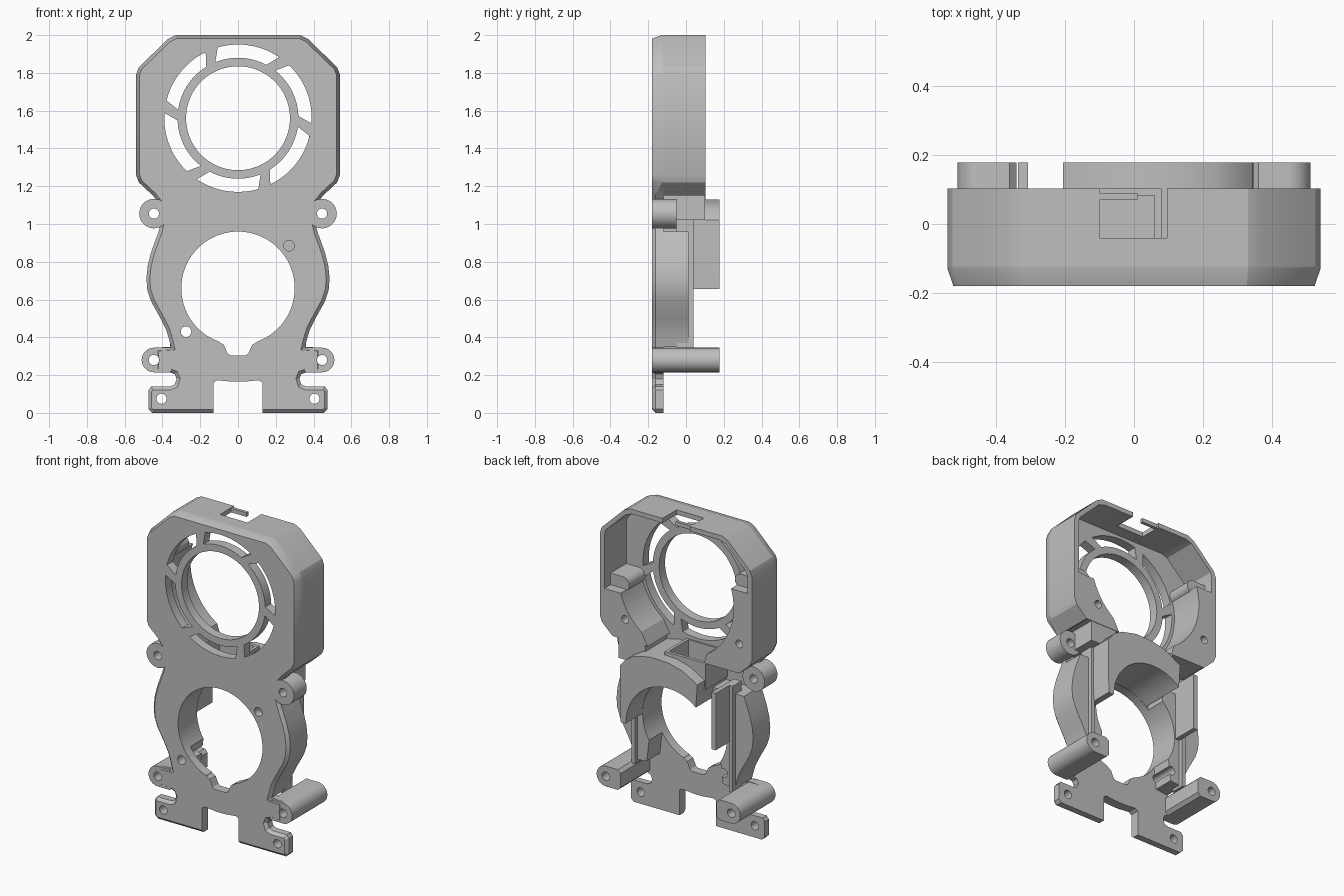
import bpy, bmesh, math
from math import cos, sin, radians

if "Cube" in bpy.data.objects:
    bpy.data.objects.remove(bpy.data.objects["Cube"])

grey = bpy.data.materials.new("plain grey plastic")
grey.use_nodes = True
grey.diffuse_color = (0.52, 0.52, 0.52, 1)
grey.node_tree.nodes["Principled BSDF"].inputs["Base Color"].default_value = grey.diffuse_color

FRONT, PLATE = -0.18, -0.12   # front face and back of the plate
FAN, NOZZLE = 1.56, 0.66      # heights of the two round openings
RIM, DEEP = 0.103, 0.178      # back of the housing, back of the duct


def prism(name, pts, y0, y1, bevel=0):
    """Extrude an x-z outline along y, optionally chamfering the front rim."""
    bm = bmesh.new()
    face = bm.faces.new([bm.verts.new((x, y0, z)) for x, z in pts])
    rim = list(face.edges)
    ext = bmesh.ops.extrude_face_region(bm, geom=[face], use_keep_orig=True)
    back = [v for v in ext["geom"] if isinstance(v, bmesh.types.BMVert)]
    bmesh.ops.translate(bm, verts=back, vec=(0, y1 - y0, 0))
    bmesh.ops.recalc_face_normals(bm, faces=bm.faces)
    if bevel:
        bmesh.ops.bevel(bm, geom=rim, offset=bevel, segments=1, affect='EDGES')
        for v in bm.verts:   # the chamfer runs deeper around the housing
            if v.co.z > 1.2 and y0 + 0.005 < v.co.y < y1 - 0.005:
                v.co.y = y1 - 0.008
    me = bpy.data.meshes.new(name)
    bm.to_mesh(me)
    bm.free()
    me.materials.append(grey)
    ob = bpy.data.objects.new(name, me)
    bpy.context.collection.objects.link(ob)
    return ob


def arc(cx, cz, r, a0=0, a1=360, n=64):
    last = n if a1 - a0 == 360 else n - 1
    return [(cx + r * cos(radians(a0 + (a1 - a0) * i / last)),
             cz + r * sin(radians(a0 + (a1 - a0) * i / last))) for i in range(n)]


def box(name, x0, x1, y0, y1, z0, z1):
    return prism(name, [(x0, z0), (x1, z0), (x1, z1), (x0, z1)], y0, y1)


def mirrored(half):
    return half + [(-x, z) for x, z in reversed(half)]


def flip(pts, s):
    return [(s * x, z) for x, z in pts]


def cut(ob, cutters):
    bpy.context.view_layer.objects.active = ob
    for c in cutters:
        c.hide_render = True
        m = ob.modifiers.new("cut", 'BOOLEAN')
        m.operation, m.solver, m.object = 'DIFFERENCE', 'EXACT', c
        bpy.ops.object.modifier_apply(modifier=m.name)


# Outline halves, from top to bottom
upper = [(0.33, 2.0), (0.37, 1.98), (0.525, 1.83), (0.54, 1.79),
         (0.54, 1.26), (0.525, 1.22), (0.45, 1.15)]
neck = [(0.435, 1.13), (0.41, 1.1), (0.41, 1.0)]
bulge = [(0.42, 0.96), (0.435, 0.92), (0.46, 0.85), (0.478, 0.78), (0.485, 0.71),
         (0.48, 0.65), (0.46, 0.59), (0.41, 0.5), (0.38, 0.44), (0.365, 0.39), (0.355, 0.35)]
foot = [(0.44, 0.345), (0.44, 0.215), (0.36, 0.215), (0.335, 0.205), (0.325, 0.18),
        (0.335, 0.15), (0.36, 0.14), (0.46, 0.14), (0.475, 0.12), (0.475, 0.02), (0.455, 0.0)]

# Cutters
screws = []
for s in (1, -1):
    for x, z in ((0.445, 1.055), (0.445, 0.28), (0.405, 0.075)):
        screws.append(prism("screw_cutter", arc(s * x, z, 0.027, n=24), -0.3, 0.3))
for x, z in ((0.27, 0.885), (-0.275, 0.43)):
    screws.append(prism("pin_cutter", arc(x, z, 0.028, n=24), -0.3, 0.3 if x < 0 else PLATE + 0.001))
nozzle_cut = prism("nozzle_cutter", arc(0, NOZZLE, 0.30, n=96), -0.3, 0.3)
notch_cut = prism("notch_cutter", mirrored([(0.1, 0.45), (0.1, 0.375), (0.075, 0.36),
                                            (0.055, 0.315), (0.04, 0.305)]), -0.3, 0.3)
foot_cut = prism("foot_gap_cutter", mirrored([(0.13, -0.1), (0.13, 0.16), (0.11, 0.173),
                                              (0.03, 0.165)]), -0.3, 0.3)
fan_cut = prism("fan_cutter", arc(0, FAN, 0.275, n=96), -0.3, 0.3)
slots = []
for k in range(6):
    a = 60 * k
    ring = arc(0, FAN, 0.39, a - 4, a + 46, 16) + arc(0, FAN, 0.32, a + 52, a + 2, 16)
    slots.append(prism("slot_cutter", ring, -0.3, 0.3))

# Front plate with all its openings
plate = prism("front_plate", mirrored(upper + neck + bulge + foot), FRONT, PLATE, 0.018)
cut(plate, screws + [nozzle_cut, notch_cut, foot_cut, fan_cut] + slots)

# Upper housing wall, open at the back, with a notch in the top
shell = prism("upper_housing", mirrored(upper), PLATE - 0.006, RIM)
inside = prism("cavity_cutter", mirrored([(0.31, 1.97), (0.355, 1.955), (0.5, 1.815),
               (0.508, 1.78), (0.508, 1.27), (0.495, 1.235), (0.41, 1.1)]), -0.3, 0.3)
top_notch = box("top_notch_cutter", -0.1, 0.095, -0.04, 0.2, 1.9, 2.1)
cut(shell, [inside, top_notch])
box("notch_strip", -0.105, 0.01, 0.07, 0.09, 1.972, 1.998)

# Corner fills flush with the rim, curved around the fan, and the fan ears
round_cut = prism("fan_space_cutter", arc(0, FAN, 0.41, n=96), -0.3, 0.3)
for s, side, top, hx, hz in ((1, "left", 1.44, 0.36, 1.28), (-1, "right", 1.68, 0.45, 1.34)):
    fill = prism(side + "_corner_fill", flip([(0.2, 1.15), (0.44, 1.15), (0.52, 1.23),
                 (0.52, top), (0.36, top)], s), PLATE - 0.01, RIM)
    blind = prism("blind_hole_cutter", arc(s * hx, hz, 0.025, n=24), 0.0, 0.2)
    cut(fill, [round_cut, blind])
    prism(side + "_fan_ear", flip(arc(0.42, top + 0.03, 0.045, 90, 270, 16)
          + [(0.52, top - 0.015), (0.52, top + 0.075)], s), PLATE - 0.01, 0.04)

# Block joining the housing to the duct behind one upper boss
box("neck_block", 0.22, 0.41, PLATE - 0.01, RIM - 0.003, 1.02, 1.155)

# Side arms, screw bosses, fins and guide slabs, mirrored left and right
for s, side in ((1, "left"), (-1, "right")):
    arm = prism(side + "_arm", flip([(0.2, 0.96)] + bulge + [(0.27, 0.36)], s), PLATE - 0.01, 0.012)
    cut(arm, [nozzle_cut] + screws[-1:])
    upper_boss = prism(side + "_upper_boss", arc(s * 0.445, 1.055, 0.078, n=40), FRONT, -0.05)
    lower_boss = prism(side + "_lower_boss", flip(arc(0.445, 0.28, 0.065, -90, 90, 24)
                       + [(0.36, 0.345), (0.34, 0.325), (0.34, 0.235), (0.36, 0.215)], s),
                       FRONT + 0.001, DEEP)
    for boss in (upper_boss, lower_boss):
        cut(boss, screws[:6])
    lo, hi = sorted((s * 0.335, s * 0.36))
    box(side + "_fin", lo, hi, -0.05, 0.04, 0.335, 1.02)
    lo, hi = sorted((s * 0.306, s * 0.336))
    box(side + "_guide_slab", lo, hi, -0.05, DEEP, 0.655, 1.02)

# Crescent air duct over the nozzle opening, with an inlet box open to the fan above
outer = [(0.34, 0.66), (0.345, 0.8), (0.343, 1.02), (0.3, 1.07), (0.24, 1.105),
         (0.13, 1.13), (0.0, 1.125), (-0.1, 1.1), (-0.205, 1.04)]
duct = prism("crescent_duct", outer + arc(0, NOZZLE, 0.302, 130, 0, 32), PLATE - 0.01, DEEP)
inlet = box("duct_inlet", -0.21, 0.08, PLATE - 0.01, RIM, 0.98, 1.15)
inlet_cut = box("inlet_cutter", -0.19, 0.06, -0.11, RIM - 0.02, 1.02, 1.3)
cut(duct, [inlet_cut])
cut(inlet, [inlet_cut])

# Remove cutters, then shade
for ob in list(bpy.data.objects):
    if "cutter" in ob.name:
        bpy.data.objects.remove(ob)
bpy.ops.object.select_all(action='DESELECT')
for ob in bpy.context.collection.objects:
    if ob.type == 'MESH':
        ob.select_set(True)
        bpy.context.view_layer.objects.active = ob
bpy.ops.object.shade_smooth_by_angle(angle=radians(25))
